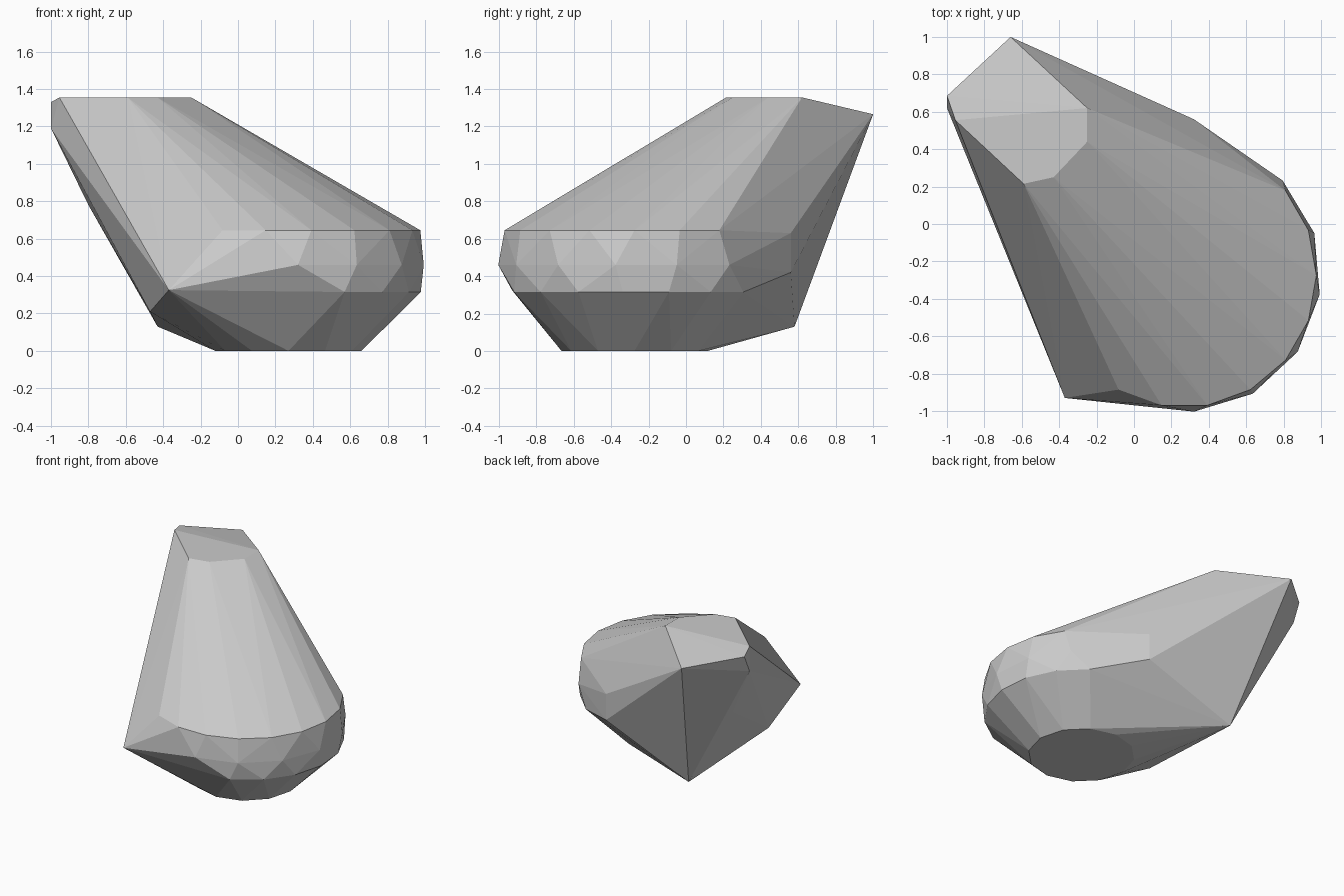
import bpy, bmesh
from math import cos, sin, radians
from mathutils import Vector

default = bpy.data.objects.get("Cube")
if default:
    bpy.data.objects.remove(default, do_unlink=True)

stone = bpy.data.materials.new("grey_stone")
stone.use_nodes = True
stone.diffuse_color = (0.6, 0.6, 0.6, 1)
stone.node_tree.nodes["Principled BSDF"].inputs["Base Color"].default_value = (0.6, 0.6, 0.6, 1)

CENTRE = Vector((0.27, -0.275, 0))


def arc(radius, z, start, stop, step):
    """Points on part of a circle around the rounded end."""
    return [CENTRE + Vector((radius * cos(radians(a)), radius * sin(radians(a)), z))
            for a in range(start, stop + 1, step)]


# Rounded low end: flat base, lower bevel, waist and upper rim
rounded_end = (arc(0.39, 0, 0, 330, 30) + arc(0.71, 0.315, -65, 55, 20)
               + arc(0.73, 0.46, -86, 44, 26) + arc(0.705, 0.645, -120, 40, 20))

# Raised end: flat cut top, then its sloping back corner
raised_end = [(-0.955, 0.555, 1.355), (-0.59, 0.215, 1.355), (-0.43, 0.25, 1.355),
              (-0.25, 0.44, 1.355), (-0.25, 0.62, 1.355),
              (-0.66, 1.0, 1.265), (-1.0, 0.685, 1.33), (-1.0, 0.62, 1.19)]

# Sharp corners along the flanks and underside
flanks = [(-0.37, -0.93, 0.325), (-0.47, -0.38, 0.21), (-0.8, 0.55, 0.78),
          (-0.43, 0.58, 0.13), (-0.07, 0.36, 0.34),
          (0.32, 0.56, 0.63), (0.32, 0.56, 0.42)]

# Wrap all corners in one faceted convex skin
bm = bmesh.new()
for p in [*rounded_end, *raised_end, *flanks]:
    bm.verts.new(p)
bmesh.ops.convex_hull(bm, input=bm.verts[:])
bmesh.ops.delete(bm, geom=[v for v in bm.verts if not v.link_faces], context='VERTS')
bmesh.ops.dissolve_limit(bm, angle_limit=radians(1), verts=bm.verts[:], edges=bm.edges[:])
bmesh.ops.recalc_face_normals(bm, faces=bm.faces[:])

mesh = bpy.data.meshes.new("rock")
bm.to_mesh(mesh)
bm.free()
mesh.materials.append(stone)
rock = bpy.data.objects.new("rock", mesh)
bpy.context.collection.objects.link(rock)
